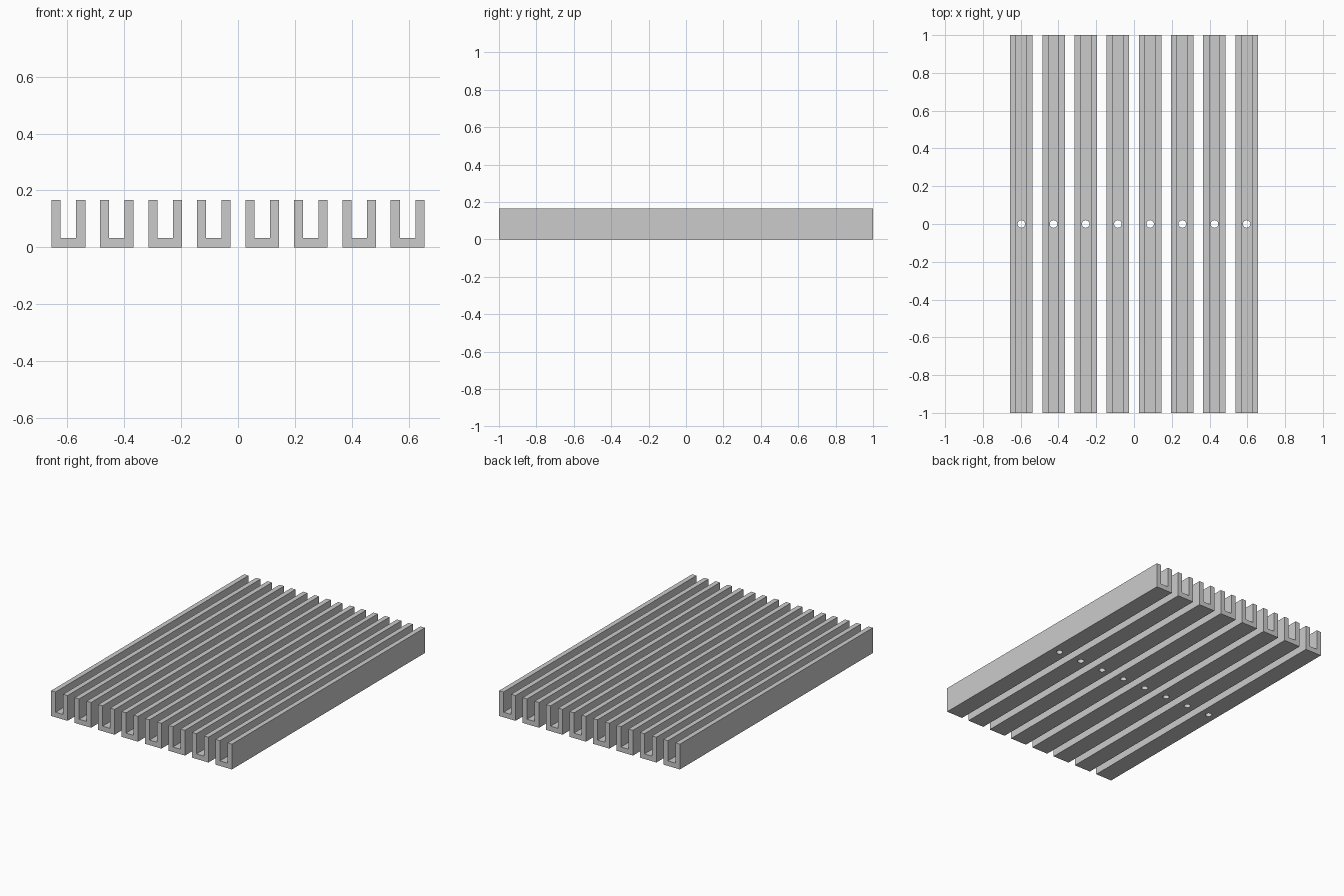
import bpy
import bmesh

cube = bpy.data.objects.get("Cube")
if cube:
    bpy.data.objects.remove(cube, do_unlink=True)

COUNT, PITCH = 8, 0.1704
WIDTH, HEIGHT, LENGTH = 0.119, 0.166, 2.0
WALL, FLOOR, HOLE_RADIUS = 0.032, 0.033, 0.02

metal = bpy.data.materials.new("plain grey")
metal.use_nodes = True
grey = (0.6, 0.6, 0.6, 1)
metal.diffuse_color = grey
metal.node_tree.nodes["Principled BSDF"].inputs["Base Color"].default_value = grey


def finish(name, bm):
    mesh = bpy.data.meshes.new(name)
    bmesh.ops.recalc_face_normals(bm, faces=bm.faces)
    bm.to_mesh(mesh)
    bm.free()
    obj = bpy.data.objects.new(name, mesh)
    bpy.context.collection.objects.link(obj)
    return obj


# U-shaped channel extruded along its length
def channel(name):
    outer, inner = WIDTH / 2, WIDTH / 2 - WALL
    right_half = [(outer, 0), (outer, HEIGHT), (inner, HEIGHT), (inner, FLOOR)]
    profile = right_half + [(-x, z) for x, z in reversed(right_half)]
    bm = bmesh.new()
    face = bm.faces.new([bm.verts.new((x, -LENGTH / 2, z)) for x, z in profile])
    extruded = bmesh.ops.extrude_face_region(bm, geom=[face], use_keep_orig=True)
    verts = [g for g in extruded["geom"] if isinstance(g, bmesh.types.BMVert)]
    bmesh.ops.translate(bm, verts=verts, vec=(0, LENGTH, 0))
    return finish(name, bm)


# Drill for the mounting hole in the middle of each floor
bm = bmesh.new()
bmesh.ops.create_cone(bm, cap_ends=True, segments=32, radius1=HOLE_RADIUS,
                      radius2=HOLE_RADIUS, depth=FLOOR * 4)
drill = finish("hole_cutter", bm)

# Drill one channel, then repeat it across the row
first = channel("channel_1")
first.data.materials.append(metal)
cut = first.modifiers.new("mounting hole", 'BOOLEAN')
cut.operation = 'DIFFERENCE'
cut.solver = 'EXACT'
cut.object = drill
bpy.context.view_layer.update()
drilled = bpy.data.meshes.new_from_object(
    first.evaluated_get(bpy.context.evaluated_depsgraph_get()))
first.modifiers.clear()
first.data = drilled
drilled.materials.clear()
drilled.materials.append(metal)
bpy.data.objects.remove(drill, do_unlink=True)

for i in range(COUNT):
    obj = first
    if i:
        obj = bpy.data.objects.new(f"channel_{i + 1}", drilled)
        bpy.context.collection.objects.link(obj)
    obj.location.x = (i - (COUNT - 1) / 2) * PITCH
